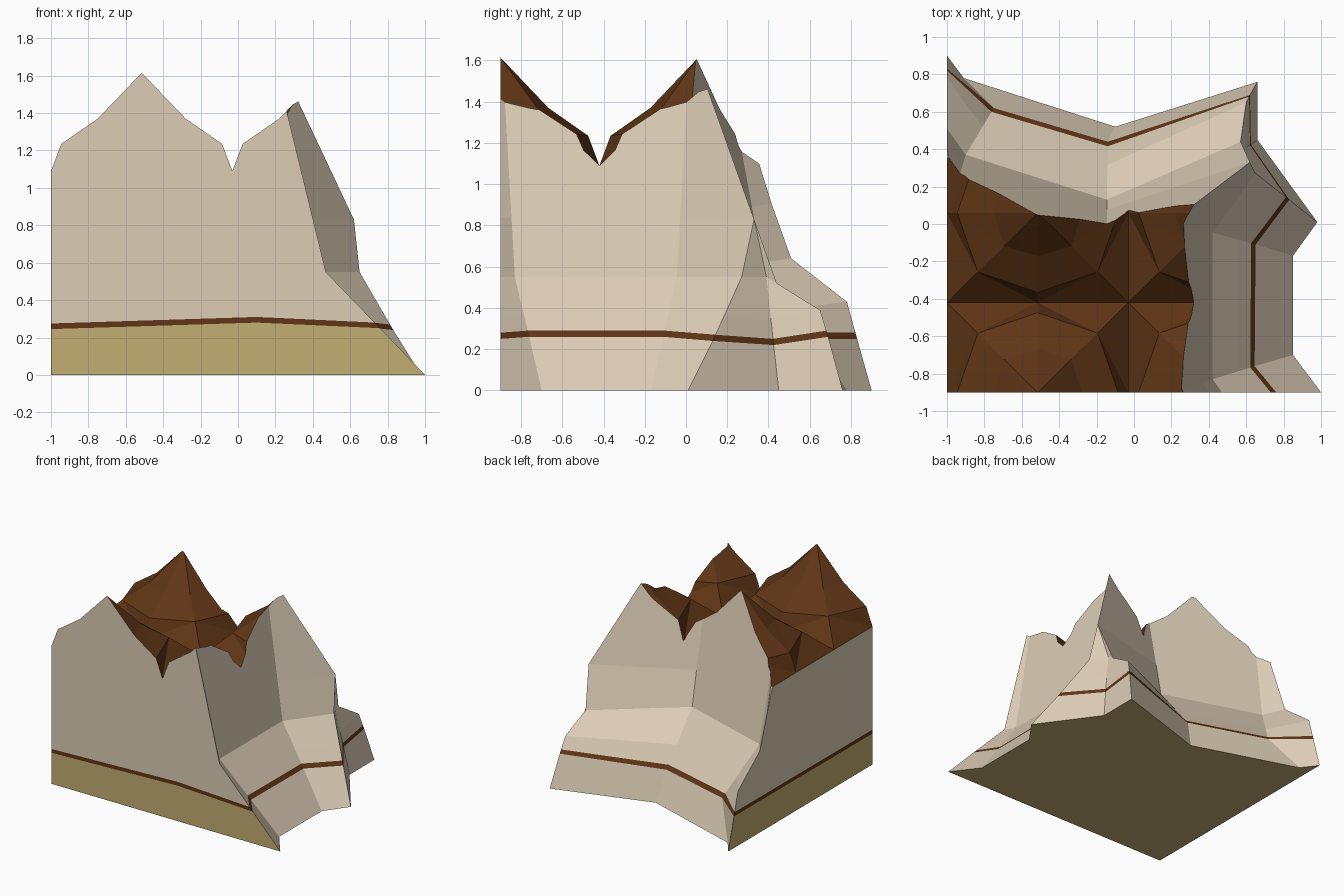
import bpy, bmesh
from mathutils import Vector

if "Cube" in bpy.data.objects:
    bpy.data.objects.remove(bpy.data.objects["Cube"])

def material(name, color):
    m = bpy.data.materials.new(name)
    m.diffuse_color = (*color, 1)
    m.use_nodes = True
    m.node_tree.nodes["Principled BSDF"].inputs["Base Color"].default_value = m.diffuse_color
    return m

MATS = [material("pale_rock", (0.72, 0.61, 0.47)),
        material("tan_soil", (0.54, 0.42, 0.17)),
        material("brown_rock", (0.115, 0.036, 0.008))]

def make_object(name, bm):
    bmesh.ops.remove_doubles(bm, verts=bm.verts, dist=0.0005)
    bmesh.ops.recalc_face_normals(bm, faces=bm.faces)
    me = bpy.data.meshes.new(name)
    bm.to_mesh(me)
    bm.free()
    for m in MATS:
        me.materials.append(m)
    ob = bpy.data.objects.new(name, me)
    bpy.context.collection.objects.link(ob)
    return ob

# Cliff outline: one column per corner, each base, stripe, shelf, kink, shoulder, top
# (shelf and shoulder are interpolated when None)
APEX, SHOULDER = (.21, .02, 1.7), (.62, .33, .83)

def wall(x, y, stripe):
    return [(x, y, 0), (x, y, stripe), None, (x, y, .55), None, (x, y, 1.7)]

columns = [
    wall(-1, -.9, .245),
    wall(.1, -.9, .28),
    [(1, -.9, 0), (.76, -.9, .25), None, (.47, -.9, .55), None, (.19, -.9, 1.7)],
    [(.85, -.7, 0), (.645, -.76, .26), None, (.42, -.83, .55), None, (.195, -.895, 1.7)],
    [(.85, -.17, 0), (.65, -.11, .26), None, (.42, -.045, .55), None, APEX],
    [(.98, .01, 0), (.83, .13, .24), None, (.65, .27, .55), SHOULDER, APEX],
    [(.66, .45, 0), (.625, .425, .22), None, (.57, .39, .55), SHOULDER, APEX],
    [(.66, .76, 0), (.62, .69, .26), (.60, .65, .39), (.57, .44, .52), SHOULDER, APEX],
    [(-.1, .52, 0), (-.14, .44, .24), None, (-.145, .13, .62), None, (-.145, -.086, 1.7)],
    [(-.91, .78, 0), (-.75, .62, .25), None, (-.9, .37, .62), None, (-.96, .17, 1.7)],
    [(-1, .9, 0), (-1, .83, .25), (-1, .78, .43), (-1, .51, .64), None, (-1, .13, 1.7)],
]

bm = bmesh.new()
grid = []
for col in columns:
    p = [Vector(c) if c else None for c in col]
    p[2] = p[2] or p[1].lerp(p[3], .4)
    p[4] = p[4] or p[3].lerp(p[5], .25)
    p.insert(2, p[1].lerp(p[2], .03 / (p[2].z - p[1].z)))
    grid.append([bm.verts.new(v) for v in p])
n = len(grid)
for i in range(n):
    a, b = grid[i], grid[(i + 1) % n]
    for r in range(6):
        f = bm.faces.new((a[r], b[r], b[r + 1], a[r + 1]))
        flat_wall = i in (0, 1, n - 1)
        f.material_index = 2 if r == 1 else (1 if r == 0 and flat_wall else 0)
bm.faces.new([c[0] for c in reversed(grid)]).material_index = 1
bm.faces.new([c[6] for c in grid])
cliff = make_object("cliff_block", bm)

# Repeating peak tiles: nested rings around a summit, as (mid radius, mid z, diagonal radius, diagonal z)
RINGS = [(.235, 1.37, .18, 1.37), (.43, 1.235, .32, 1.25), (.485, 1.09, .485, 1.09)]
DIRS = [(1, 0), (1, 1), (0, 1), (-1, 1), (-1, 0), (-1, -1), (0, -1), (1, -1)]
bm = bmesh.new()
for cx in (-1.485, -.515, .455, 1.425):
    for cy in (-.9, .06, 1.02):
        previous = [bm.verts.new((cx, cy, 1.615))] * 8
        for mid, mz, diag, dz in RINGS:
            ring = []
            for dx, dy in DIRS:
                r, z = (diag, dz) if dx and dy else (mid, mz)
                ring.append(bm.verts.new((cx + dx * r, cy + dy * r * .48 / .485, z)))
            for k in range(8):
                j = (k + 1) % 8
                if previous[k] is previous[j]:
                    bm.faces.new((previous[k], ring[k], ring[j]))
                else:
                    bm.faces.new((previous[k], ring[k], ring[j], previous[j]))
            previous = ring
bmesh.ops.triangulate(bm, faces=bm.faces)
bmesh.ops.remove_doubles(bm, verts=bm.verts, dist=0.001)
rim = [e for e in bm.edges if e.is_boundary]
skirt = bmesh.ops.extrude_edge_only(bm, edges=rim)["geom"]
for v in skirt:
    if isinstance(v, bmesh.types.BMVert):
        v.co.z = -.5
bmesh.ops.holes_fill(bm, edges=[e for e in bm.edges if e.is_boundary], sides=0)
for f in bm.faces:
    f.material_index = 2
cutter = make_object("peak_terrain_cutter", bm)

# Trim the cliff block to the peaks
mod = cliff.modifiers.new("trim_to_peaks", "BOOLEAN")
mod.operation = "INTERSECT"
mod.solver = "EXACT"
mod.object = cutter
bpy.context.view_layer.objects.active = cliff
bpy.ops.object.modifier_apply(modifier=mod.name)
bpy.data.objects.remove(cutter)
